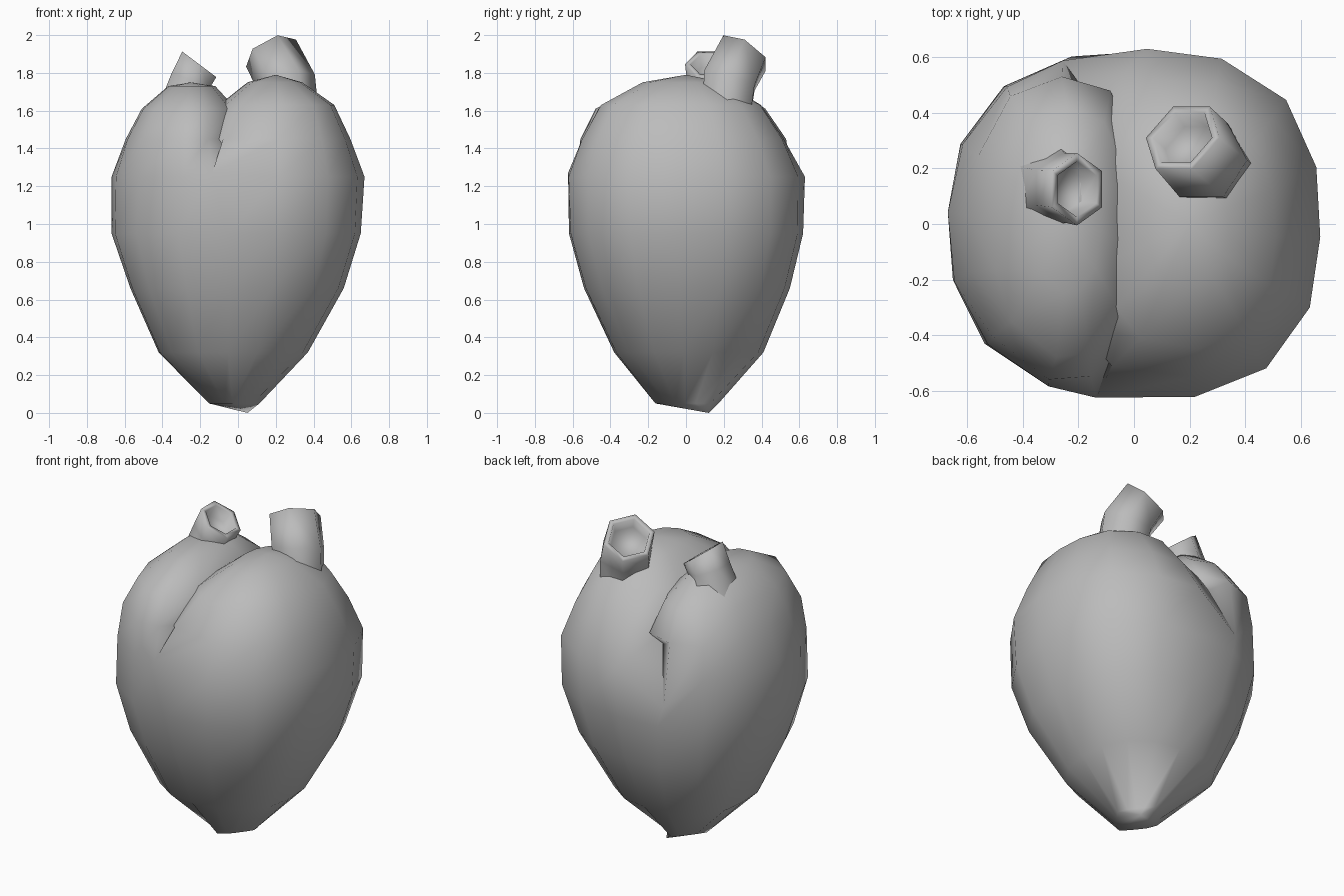
import bpy, bmesh
from math import cos, sin, pi, atan2, radians
from mathutils import Vector

cube = bpy.data.objects.get("Cube")
if cube:
    bpy.data.objects.remove(cube)

grey = bpy.data.materials.new("plain grey")
grey.use_nodes = True
grey.diffuse_color = (0.5, 0.5, 0.5, 1)
grey.node_tree.nodes["Principled BSDF"].inputs["Base Color"].default_value = (0.5, 0.5, 0.5, 1)


def finish(bm, name):
    bmesh.ops.recalc_face_normals(bm, faces=bm.faces)
    mesh = bpy.data.meshes.new(name)
    bm.to_mesh(mesh)
    bm.free()
    mesh.materials.append(grey)
    for p in mesh.polygons:
        p.use_smooth = True
    obj = bpy.data.objects.new(name, mesh)
    bpy.context.collection.objects.link(obj)


def bridge(bm, a, b):
    n = len(a)
    for i in range(n):
        j = (i + 1) % n
        bm.faces.new((a[i], a[j], b[j], b[i]))


def fan(bm, ring, tip):
    v = bm.verts.new(tip)
    for i in range(len(ring)):
        bm.faces.new((ring[i], ring[(i + 1) % len(ring)], v))


def rounded_point(level, angle):
    """Point of an outline: z, x range, y range, squareness on the -x and +x side."""
    z, x0, x1, y0, y1, power_right, power_left = level
    c, s = cos(angle), sin(angle)
    power = power_left if c > 0 else power_right
    d = (abs(c) ** power + abs(s) ** power) ** (-1 / power)
    return Vector(((x0 + x1) / 2 + (x1 - x0) / 2 * c * d,
                   (y0 + y1) / 2 + (y1 - y0) / 2 * s * d, z))


# Lower body: stacked rounded outlines rising from the tip
SIDES, BACK, FRONT = 16, 5, 12
body_levels = [
    (0.05, -0.16, 0.12, -0.17, 0.18, 1.1, 1.1),
    (0.32, -0.42, 0.37, -0.38, 0.41, 2.7, 2.4),
    (0.66, -0.57, 0.56, -0.54, 0.55, 2.7, 2.7),
    (0.95, -0.67, 0.65, -0.62, 0.62, 2.4, 2.8),
    (1.25, -0.67, 0.67, -0.635, 0.63, 2.25, 2.6),
]
bm = bmesh.new()
rings = []
for level in body_levels:
    ring = [bm.verts.new(rounded_point(level, 2 * pi * i / SIDES - radians(4)))
            for i in range(SIDES)]
    if rings:
        bridge(bm, rings[-1], ring)
    rings.append(ring)
fan(bm, rings[0], (0.05, 0.12, 0))

# Ends of the crease, and the valley between the lobes
top = rings[-1]
top[BACK].co += Vector((-0.04, -0.02, -0.18))
top[FRONT].co += Vector((-0.09, 0.01, 0.02))
valley = [bm.verts.new((-0.1, y, 1.35)) for y in (-0.4, -0.13, 0.13, 0.4)]


def lobe(outer, inner, levels, tip):
    """Dome over a loop of body corners (outer) closed by the valley (inner)."""
    x0, x1, y0, y1 = levels[0][1:5]
    angles = [atan2((v.co.y - (y0 + y1) / 2) / (y1 - y0),
                    (v.co.x - (x0 + x1) / 2) / (x1 - x0)) for v in outer]
    start, gap = angles[-1], (angles[0] - angles[-1]) % (2 * pi)
    angles += [start + gap * (k + 1) / (len(inner) + 1) for k in range(len(inner))]
    loop = outer + inner
    for level in levels:
        ring = [bm.verts.new(rounded_point(level, a)) for a in angles]
        bridge(bm, loop, ring)
        loop = ring
    fan(bm, loop, tip)


# Right lobe and left lobe domes, overlapping along the crease
lobe(top[BACK:FRONT + 1], valley,
     [(1.45, -0.595, 0.03, -0.56, 0.53, 2.1, 3.0),
      (1.61, -0.51, -0.01, -0.48, 0.42, 2.1, 2.6),
      (1.73, -0.37, -0.12, -0.25, 0.25, 2.0, 2.4)], (-0.25, 0, 1.75))
lobe(top[FRONT:] + top[:BACK + 1], valley[::-1],
     [(1.45, -0.24, 0.595, -0.55, 0.52, 3.2, 2.4),
      (1.63, -0.10, 0.51, -0.45, 0.40, 2.8, 2.4),
      (1.75, 0.05, 0.34, -0.23, 0.20, 2.2, 2.2)], (0.20, 0, 1.79))
finish(bm, "heart_body")


def vessel(name, stations, depth, wall, spin):
    """Six-sided open tube through (centre, axis, radius) stations."""
    bm = bmesh.new()
    centre, axis, radius = stations[-1]
    inner = Vector(centre) - Vector(axis).normalized() * depth
    stations = stations + [(centre, axis, radius - wall), (inner, axis, radius - wall * 1.4)]
    last = None
    for c, a, r in stations:
        a = Vector(a).normalized()
        u = Vector((0, 1, 0))
        u = (u - a * u.dot(a)).normalized()
        w = u.cross(a)
        turns = [spin + k * pi / 3 for k in range(6)]
        ring = [bm.verts.new(Vector(c) + r * (u * cos(t) + w * sin(t))) for t in turns]
        if last:
            bridge(bm, last, ring)
        last = ring
    bm.faces.new(last)
    finish(bm, name)


# Open vessels on top
vessel("small_vessel", [((-0.28, 0.13, 1.63), (0, 0, 1), 0.16),
                        ((-0.25, 0.13, 1.76), (0.4, 0, 1), 0.125),
                        ((-0.205, 0.125, 1.845), (0.6, 0, 0.8), 0.13)], 0.08, 0.03, 0)
vessel("large_vessel", [((0.28, 0.21, 1.56), (0, 0.3, 1), 0.15),
                        ((0.25, 0.23, 1.76), (-0.2, 0.3, 1), 0.16),
                        ((0.175, 0.31, 1.905), (-0.4, 0.5, 0.74), 0.15)], 0.08, 0.03, pi / 6)
